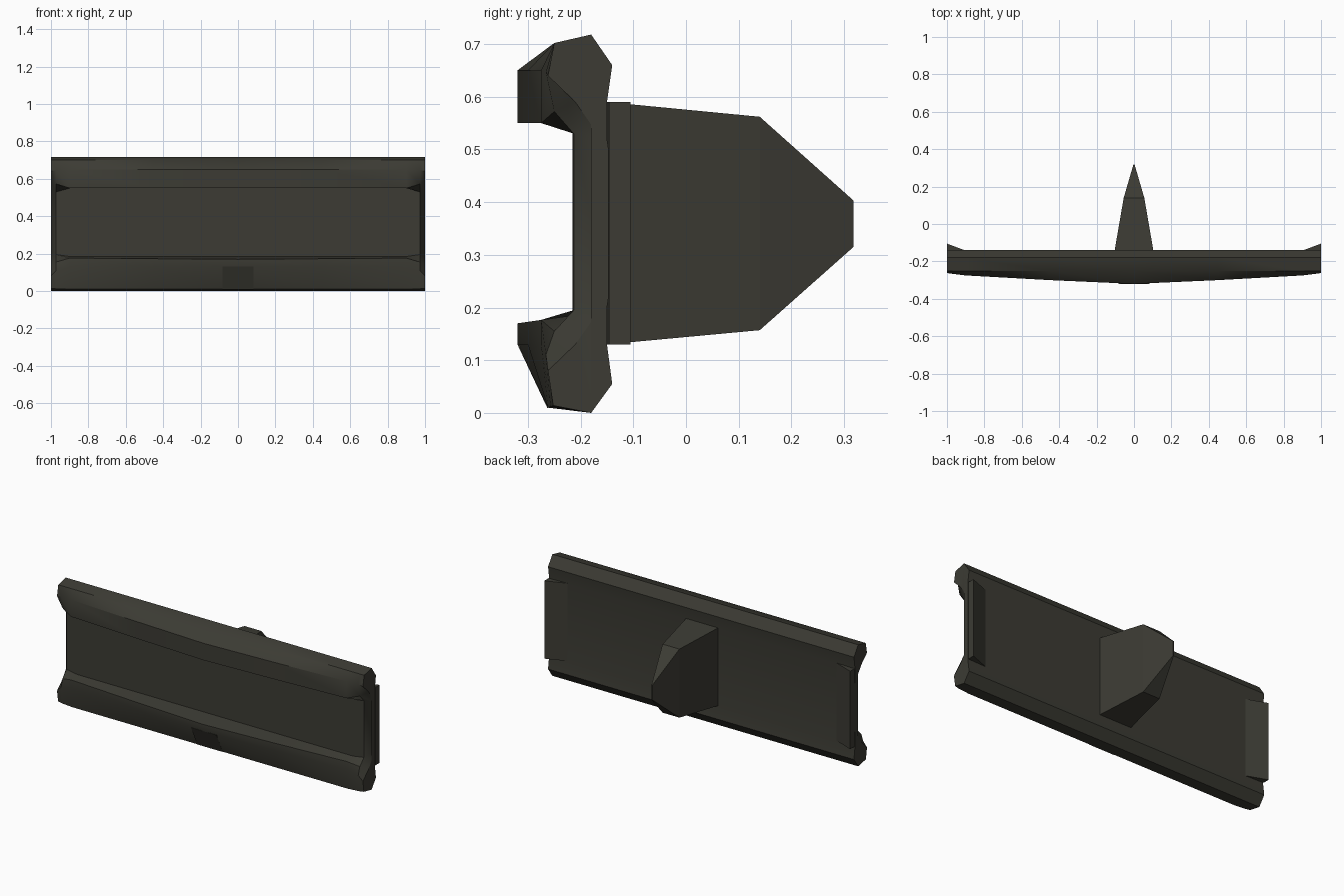
import bpy, bmesh
from math import radians

cube = bpy.data.objects.get("Cube")
if cube:
    bpy.data.objects.remove(cube, do_unlink=True)

# single dark olive grey
grey = bpy.data.materials.new("dark_olive_grey")
grey.use_nodes = True
colour = (0.045, 0.044, 0.034, 1)
grey.diffuse_color = colour
grey.node_tree.nodes["Principled BSDF"].inputs["Base Color"].default_value = colour


def loft(name, rings, smooth=False):
    """Join equal-length rings of points into a closed skin with end caps."""
    bm = bmesh.new()
    rows = [[bm.verts.new(p) for p in ring] for ring in rings]
    n = len(rows[0])
    for a, b in zip(rows, rows[1:]):
        for i in range(n):
            j = (i + 1) % n
            bm.faces.new((a[i], a[j], b[j], b[i]))
    bm.faces.new(rows[0][::-1])
    bm.faces.new(rows[-1])
    bmesh.ops.recalc_face_normals(bm, faces=bm.faces)
    mesh = bpy.data.meshes.new(name)
    bm.to_mesh(mesh)
    bm.free()
    mesh.materials.append(grey)
    obj = bpy.data.objects.new(name, mesh)
    bpy.context.collection.objects.link(obj)
    if smooth:
        bpy.ops.object.select_all(action="DESELECT")
        obj.select_set(True)
        bpy.context.view_layer.objects.active = obj
        bpy.ops.object.shade_smooth_by_angle(angle=radians(32))
    return obj


def section(x, inner):
    """Bumper cross-section: fixed back and lobes, variable front points."""
    upper = [(-0.15, 0.59), (-0.14, 0.66), (-0.18, 0.718), (-0.25, 0.702)]
    lower = [(-0.18, 0), (-0.14, 0.055), (-0.15, 0.13)]
    return [(x, y, z) for y, z in upper + inner + lower]


def channel(front):
    """Front points of the two ribs and the recessed wall between them."""
    lip = 0.185 + (front + 0.215) * 0.143
    return [(front, 0.65), (front, 0.55), (-0.215, 0.55), (-0.215, 0.185),
            (front, lip), (front, 0.13), (-0.262, 0.01)]


# bowed bumper, with the ribs pinched at both ends
near_end = [(-0.266, 0.647), (-0.25, 0.572), (-0.213, 0.53), (-0.213, 0.195),
            (-0.25, 0.155), (-0.266, 0.11), (-0.257, 0.012)]
end = [(-0.262, 0.64), (-0.21, 0.59), (-0.147, 0.50), (-0.147, 0.22),
       (-0.21, 0.13), (-0.262, 0.08), (-0.252, 0.014)]
half = [(0.45, channel(-0.3)), (0.9, channel(-0.275)), (0.972, near_end), (1, end)]
stations = [(-x, pts) for x, pts in reversed(half)] + [(0, channel(-0.32))] + half
loft("bumper_beam", [section(x, pts) for x, pts in stations], True)

# wedge flaps behind the ends
for side, label in ((1, "left"), (-1, "right")):
    plan = [(0.88, -0.15), (1, -0.146), (1, -0.105)]
    loft(label + "_end_flap",
         [[(side * x, y, z) for x, y in plan] for z in (0.13, 0.59)])

# tapered mounting block reaching back
block = [(-0.15, 0.105, 0.13, 0.59), (0.14, 0.055, 0.157, 0.562),
         (0.318, 0.003, 0.315, 0.403)]
loft("rear_mount", [[(-w, y, lo), (w, y, lo), (w, y, hi), (-w, y, hi)]
                    for y, w, lo, hi in block])

# flat plate in the middle of the lower rib
plate = [(-0.32, 0.13), (-0.263, 0.009), (-0.256, 0.012), (-0.312, 0.13)]
loft("lower_centre_plate", [[(x, y, z) for y, z in plate] for x in (-0.083, 0.083)])
